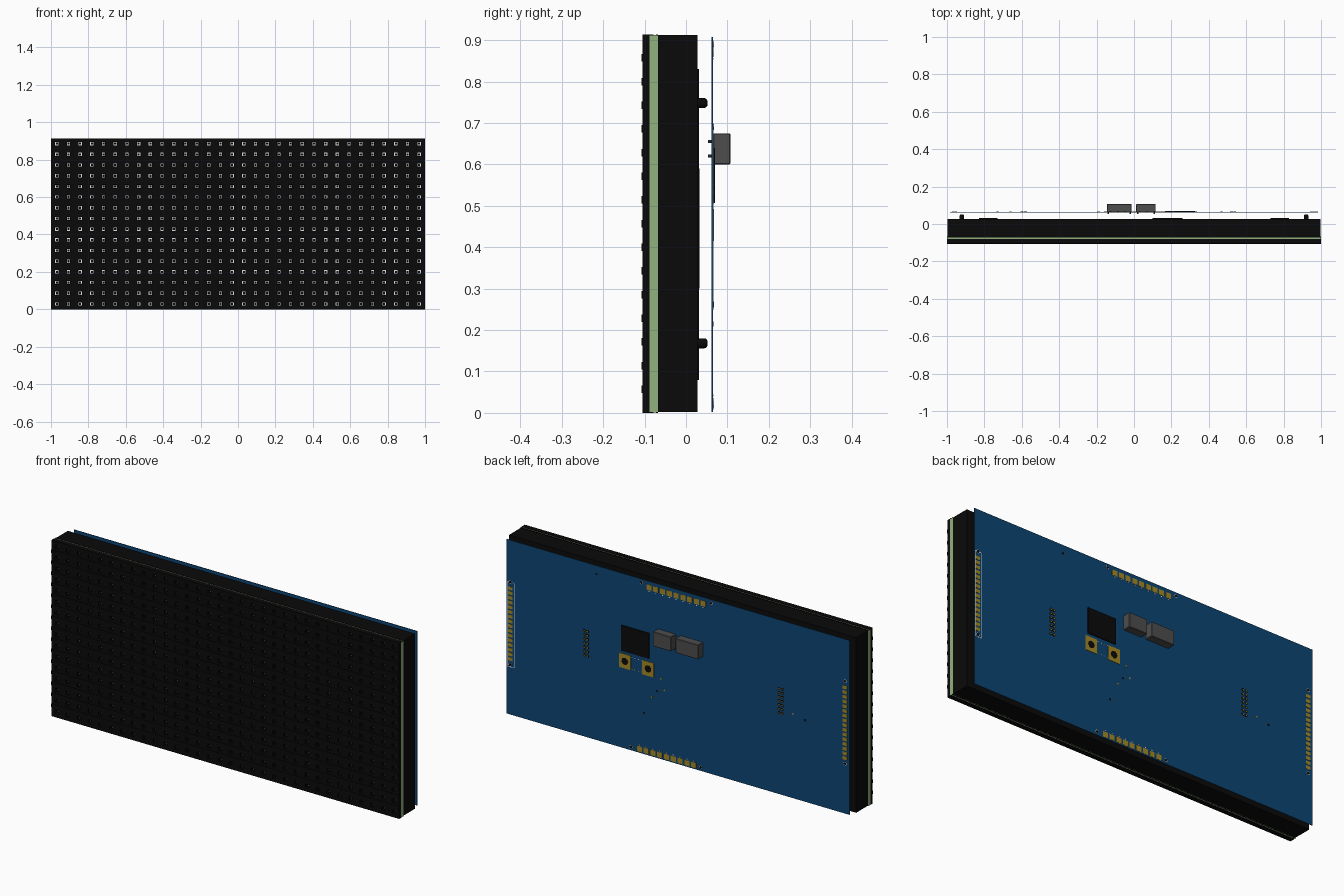
import bpy, bmesh, math
from mathutils import Vector, Matrix

cube = bpy.data.objects.get("Cube")
if cube:
    bpy.data.objects.remove(cube)


def material(name, r, g, b):
    m = bpy.data.materials.new(name)
    m.use_nodes = True
    m.diffuse_color = (r, g, b, 1)
    m.node_tree.nodes["Principled BSDF"].inputs["Base Color"].default_value = (r, g, b, 1)
    return m


BLACK = material("black plastic", 0.003, 0.003, 0.003)
GREEN = material("pale green board", 0.29, 0.45, 0.21)
BLUE = material("blue board", 0.004, 0.06, 0.175)
GOLD = material("gold pad", 0.38, 0.25, 0.02)
GREY = material("grey casing", 0.075, 0.075, 0.075)
WHITE = material("white", 0.8, 0.8, 0.8)


def finish(name, bm, *mats):
    mesh = bpy.data.meshes.new(name)
    bm.to_mesh(mesh)
    bm.free()
    for m in mats:
        mesh.materials.append(m)
    ob = bpy.data.objects.new(name, mesh)
    bpy.context.collection.objects.link(ob)
    return ob


def add_box(bm, x0, x1, y0, y1, z0, z1):
    mat = Matrix.Translation(((x0 + x1) / 2, (y0 + y1) / 2, (z0 + z1) / 2))
    mat = mat @ Matrix.Diagonal((x1 - x0, y1 - y0, z1 - z0, 1))
    return bmesh.ops.create_cube(bm, size=1, matrix=mat)["verts"]


def boxes(name, mat, *specs):
    bm = bmesh.new()
    for s in specs:
        add_box(bm, *s)
    return finish(name, bm, mat)


def discs(name, mat, radius, y0, y1, centres, sides=16):
    bm = bmesh.new()
    for x, z in centres:
        place = Matrix.Translation((x, (y0 + y1) / 2, z)) @ Matrix.Rotation(-math.pi / 2, 4, "X")
        bmesh.ops.create_cone(bm, cap_ends=True, segments=sides, radius1=radius,
                              radius2=radius, depth=y1 - y0, matrix=place)
    return finish(name, bm, mat)


H = 0.914            # panel height
COLS, ROWS = 32, 16
FRONT, MASK_BACK = -0.105, -0.088

# Front mask: grid of deep square wells with a lamp ring at the bottom
bm = bmesh.new()
bmesh.ops.create_grid(bm, x_segments=COLS, y_segments=ROWS, size=1)
for v in bm.verts:
    v.co = (v.co.x, FRONT, (v.co.y + 1) * H / 2)
bm.normal_update()
if bm.faces[:][0].normal.y > 0:
    bmesh.ops.reverse_faces(bm, faces=bm.faces[:])
rim = [e for e in bm.edges if e.is_boundary]
cells = bm.faces[:]
bmesh.ops.inset_individual(bm, faces=cells, thickness=0.01)
for f in cells:
    c = f.calc_center_median()
    for v in f.verts:
        d = v.co - c
        v.co = c + Vector((math.copysign(0.009, d.x), 0, math.copysign(0.009, d.z)))
bm.normal_update()
bmesh.ops.inset_individual(bm, faces=cells, thickness=0.0003, depth=-0.022)
bm.normal_update()
ring = bmesh.ops.inset_individual(bm, faces=cells, thickness=0.0045)["faces"]
for f in ring:
    f.material_index = 1
rim = [e for e in bm.edges if e.is_boundary]
side = bmesh.ops.extrude_edge_only(bm, edges=rim)["geom"]
for v in side:
    if isinstance(v, bmesh.types.BMVert):
        v.co.y = MASK_BACK
bm.normal_update()
finish("front_mask", bm, BLACK, WHITE)

# Low ridges between the lamp rows
boxes("mask_ridges", BLACK, *[
    (-0.999, 0.999, -0.107, FRONT, z - 0.009, z + 0.009)
    for z in [H * i / ROWS for i in range(1, ROWS)]])

# Lamp circuit board, open at the front where the wells reach in
bm = bmesh.new()
add_box(bm, -0.999, 0.999, MASK_BACK, -0.068, 0.001, 0.912)
bm.normal_update()
bmesh.ops.delete(bm, geom=[f for f in bm.faces if f.normal.y < -0.5], context="FACES")
finish("lamp_board", bm, GREEN)

# Lips that cover the board along the top and bottom edges
boxes("edge_lips", BLACK, *[
    (-1, 1, y0, y1, z0, z1)
    for y0, y1 in ((MASK_BACK, -0.079), (-0.072, -0.068))
    for z0, z1 in ((0, 0.002), (0.911, H))])

# Rear housing with low raised plates
boxes("rear_housing", BLACK, (-0.998, 0.998, -0.068, 0.028, 0.002, 0.912))
boxes("housing_plates", BLACK,
      (-0.83, -0.73, 0.028, 0.031, 0.08, 0.83),
      (0.10, 0.26, 0.028, 0.032, 0.3, 0.59),
      (0.73, 0.83, 0.028, 0.031, 0.08, 0.83))

# Round-ended mounting posts
posts = discs("mounting_posts", BLACK, 0.012, 0.02, 0.052,
              [(x, z) for x in (-0.92, 0.92) for z in (0.168, 0.748)], 20)
bev = posts.modifiers.new("round_tip", "BEVEL")
bev.width, bev.segments, bev.angle_limit = 0.008, 3, math.radians(50)

# Control board floating behind the housing
B0, B1 = 0.062, 0.065
boxes("control_board", BLUE, (-0.985, 0.985, B0, B1, 0.002, 0.908))
P0, P1 = B1, B1 + 0.001


def plate(x, z, w, h, lift=0.0):
    return (x - w / 2, x + w / 2, P0, P1 + lift, z - h / 2, z + h / 2)


# Gold contact rows on the four edges
for name, x0, z in (("top", -0.145, 0.875), ("bottom", -0.09, 0.022)):
    boxes(name + "_contacts", GOLD, *[plate(x0 + i * 0.039, z, 0.029, 0.028) for i in range(9)])
    boxes(name + "_contact_pins", WHITE, *[
        plate(x0 + i * 0.039, z - 0.02 if z > 0.5 else z + 0.02, 0.006, 0.004) for i in range(9)])
for name, x in (("left", 0.965), ("right", -0.96)):
    boxes(name + "_contacts", GOLD, *[plate(x, 0.29 + i * 0.0245, 0.026, 0.017) for i in range(16)])

# Printed outline around one contact column
boxes("contact_outline", WHITE,
      plate(0.942, 0.47, 0.003, 0.44), plate(0.981, 0.47, 0.003, 0.44),
      plate(0.962, 0.25, 0.04, 0.003), plate(0.962, 0.69, 0.04, 0.003))

# Fixing holes at the ends of the contact rows
ends = [(x, z) for x in (0.965, -0.96) for z in (0.262, 0.69)]
ends += [(0.21, 0.89), (-0.19, 0.89), (0.27, 0.02), (-0.13, 0.02)]
discs("hole_rims", WHITE, 0.009, P0, P1, ends)
discs("hole_centres", BLACK, 0.007, P0, P1 + 0.001, ends)

# Processor chip and the two square gold sockets
boxes("processor_chip", BLACK, plate(0.245, 0.573, 0.16, 0.132, 0.004))
sockets = [(0.305, 0.455), (0.172, 0.452)]
boxes("gold_sockets", GOLD, *[plate(x, z, 0.066, 0.074, 0.001) for x, z in sockets])
discs("socket_holes", BLACK, 0.018, P0, P1 + 0.002, sockets)
boxes("socket_marks", WHITE, *[plate(0.21 + i * 0.018, z, 0.006, 0.003)
                               for i in range(4) for z in (0.425, 0.485)])

# Two pin headers, each with two rows of pins
for name, x in (("left", 0.53), ("right", -0.59)):
    spots = [(x + dx, 0.425 + i * 0.021) for dx in (-0.009, 0.009) for i in range(7)]
    discs(name + "_header_holes", BLACK, 0.008, P0, P1, spots, 10)
    discs(name + "_header_pins", GOLD, 0.004, P0, P1 + 0.001, spots, 8)

# Small loose components
boxes("small_components", GOLD, *[plate(x, z, 0.009, 0.009) for x, z in (
    (0.15, 0.31), (0.08, 0.365), (0.10, 0.42), (-0.66, 0.44))])
discs("small_vias", BLACK, 0.006, P0, P1, [
    (0.468, 0.865), (0.195, 0.215), (-0.73, 0.425), (0.12, 0.35)], 8)

# Grey relay blocks with pins through the board
relays = boxes("relay_blocks", GREY,
               (-0.145, -0.014, B1, 0.107, 0.60, 0.675),
               (0.012, 0.116, B1, 0.107, 0.60, 0.675))
edge = relays.modifiers.new("soft_edges", "BEVEL")
edge.width, edge.segments = 0.002, 1
discs("relay_pins", GREY, 0.004, 0.053, B0, [
    (x, z) for x in (-0.138, -0.021, 0.019, 0.109) for z in (0.62, 0.655)], 8)

# Smooth the round posts only
bpy.ops.object.select_all(action="DESELECT")
posts.select_set(True)
bpy.context.view_layer.objects.active = posts
bpy.ops.object.shade_smooth_by_angle()
